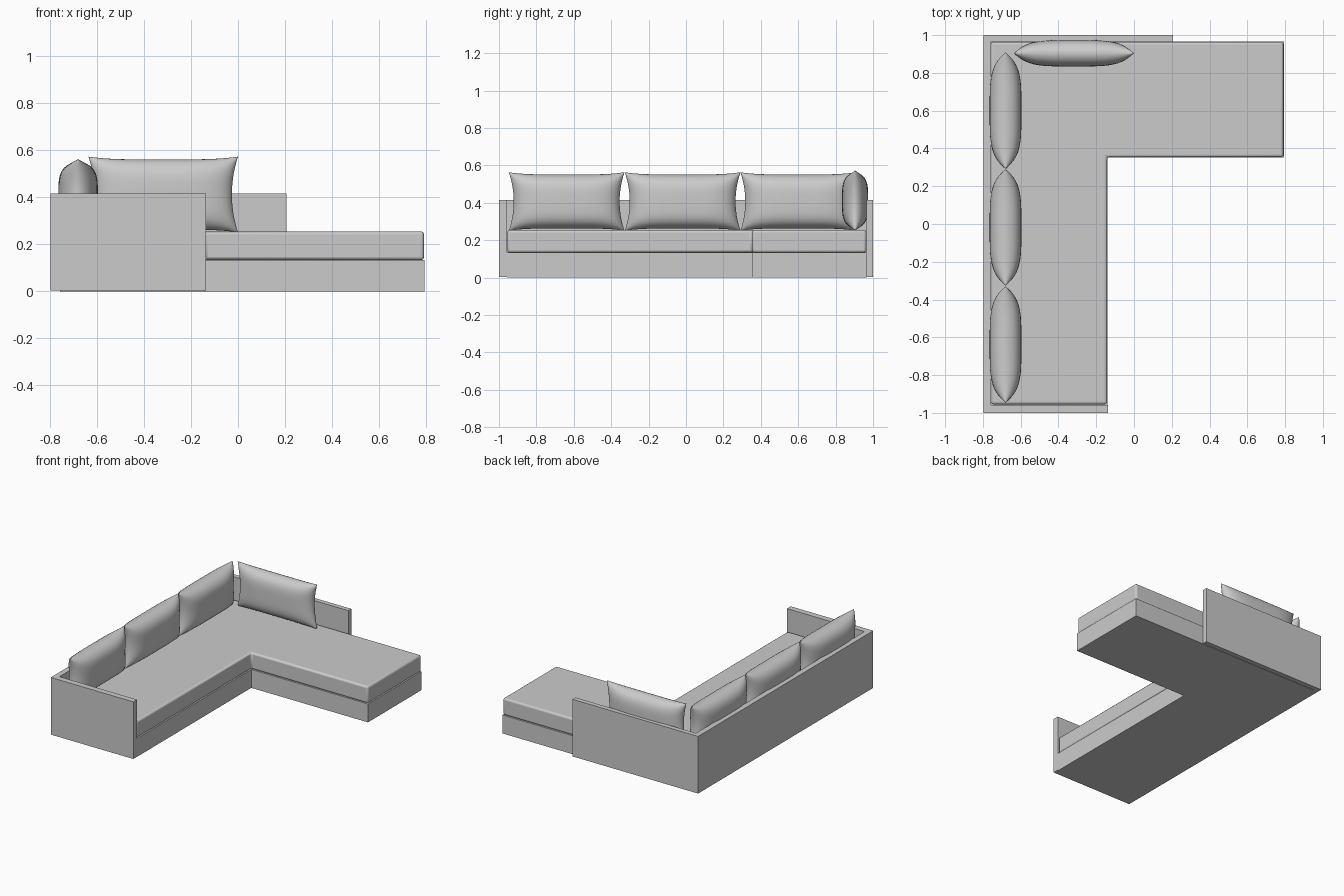
import bpy, bmesh
from math import sin, pi, radians
from mathutils import Matrix

if "Cube" in bpy.data.objects:
    bpy.data.objects.remove(bpy.data.objects["Cube"])


def make_object(name, bm):
    bmesh.ops.recalc_face_normals(bm, faces=bm.faces[:])
    mesh = bpy.data.meshes.new(name)
    bm.to_mesh(mesh)
    bm.free()
    ob = bpy.data.objects.new(name, mesh)
    bpy.context.collection.objects.link(ob)
    return ob


def smooth(ob, angle):
    bpy.context.view_layer.objects.active = ob
    ob.select_set(True)
    bpy.ops.object.shade_smooth_by_angle(angle=radians(angle))
    ob.select_set(False)


def prism(name, outline, z0, z1, bevel=0.0):
    """Extrude a plan outline from z0 to z1, optionally rounding its edges."""
    bm = bmesh.new()
    face = bm.faces.new([bm.verts.new((x, y, z0)) for x, y in outline])
    ext = bmesh.ops.extrude_face_region(bm, geom=[face])
    for v in ext["geom"]:
        if isinstance(v, bmesh.types.BMVert):
            v.co.z = z1
    ob = make_object(name, bm)
    if bevel:
        mod = ob.modifiers.new("soft_edges", "BEVEL")
        mod.width, mod.segments = bevel, 4
        smooth(ob, 40)
    return ob


def pillow(name, centre, length, height, depth, turn=0.0, n=28, m=20):
    """Plump pillow with drawn-out corners; length on x, depth on y."""
    bm = bmesh.new()
    for side in (-1, 1):
        rows = []
        for j in range(m + 1):
            v = sin(pi / 2 * (2 * j / m - 1))
            row = []
            for i in range(n + 1):
                u = sin(pi / 2 * (2 * i / n - 1))
                x = u * (length / 2 - 0.026 * (1 - v * v))
                z = v * (height / 2 - 0.012 * (1 - u ** 4))
                puff = max(0, (1 - u ** 4) * (1 - v ** 4)) ** 0.55
                row.append(bm.verts.new((x, side * depth / 2 * puff, z)))
            rows.append(row)
        for a, b in zip(rows, rows[1:]):
            for i in range(n):
                bm.faces.new((a[i], a[i + 1], b[i + 1], b[i]))
    bmesh.ops.remove_doubles(bm, verts=bm.verts[:], dist=1e-5)
    bm.transform(Matrix.Translation(centre) @ Matrix.Rotation(turn, 4, "Z"))
    ob = make_object(name, bm)
    smooth(ob, 75)
    return ob


def l_outline(g):
    """L-shaped seat plan, shrunk by g on the outer open sides."""
    return [(-0.757, -0.957 + g), (-0.14 - g, -0.957 + g), (-0.14 - g, 0.352 + g),
            (0.793 - g, 0.352 + g), (0.793 - g, 0.966 - g), (-0.757, 0.966 - g)]


# Plinth and seat cushion
prism("base", l_outline(0), 0, 0.133)
prism("seat_cushion", l_outline(0.002), 0.133, 0.255, bevel=0.014)

# Thin surround: front arm, long back and short rear panel
prism("surround_panel", [(-0.137, -1), (-0.137, -0.957), (-0.757, -0.957), (-0.757, 0.966),
                         (0.207, 0.966), (0.207, 1), (-0.797, 1), (-0.797, -1)], 0.003, 0.416)

# Three pillows along the back and one on the chaise side
for k, y in enumerate((-0.638, -0.018, 0.6)):
    pillow(f"back_pillow_{k + 1}", (-0.68, y, 0.407), 0.618, 0.312, 0.168, turn=pi / 2)
pillow("chaise_pillow", (-0.318, 0.904, 0.412), 0.636, 0.322, 0.14)
